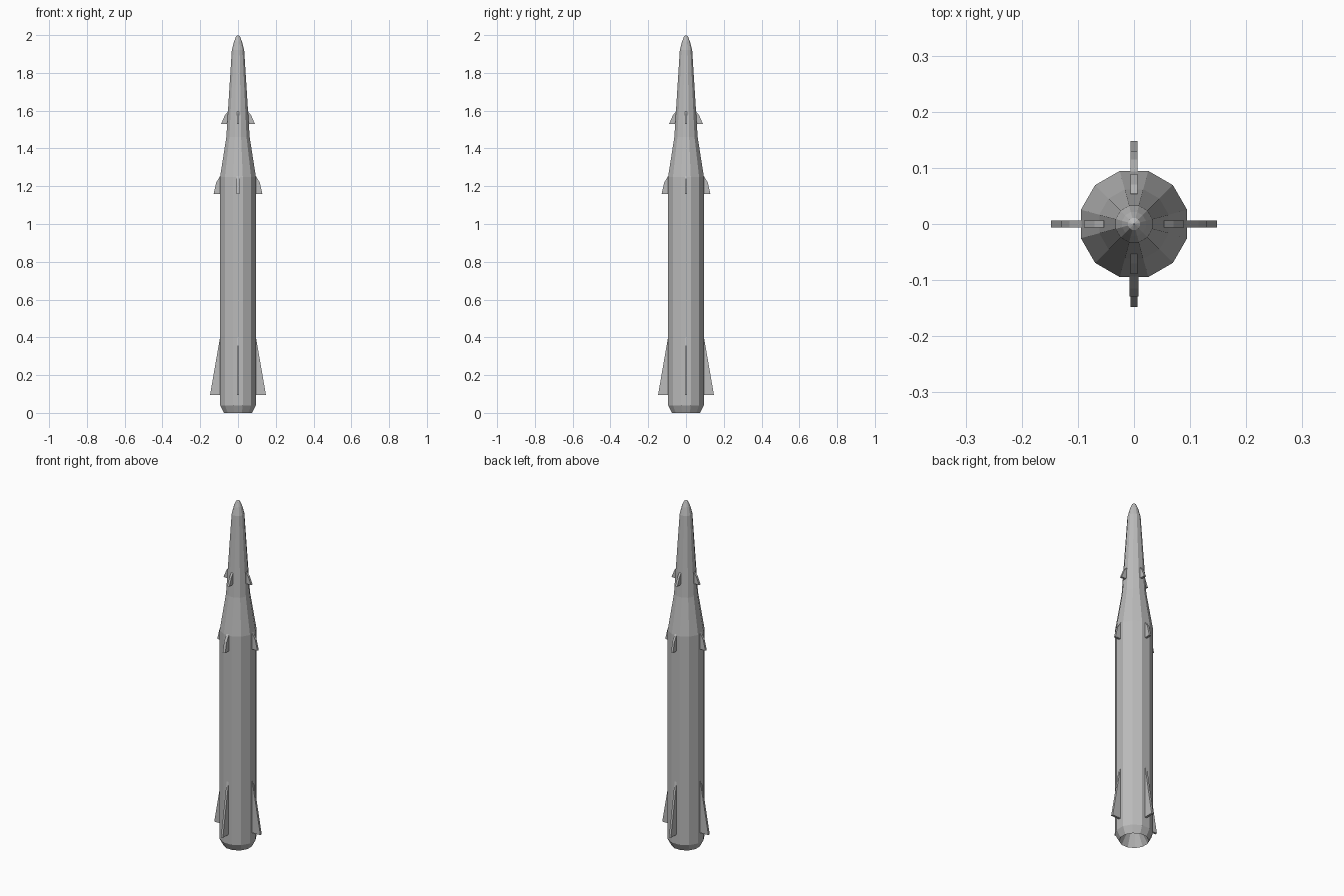
import bpy, bmesh, math
from mathutils import Matrix

cube = bpy.data.objects.get("Cube")
if cube:
    bpy.data.objects.remove(cube, do_unlink=True)

# One plain grey for the whole model
grey = bpy.data.materials.new("hull grey")
grey.use_nodes = True
colour = (0.5, 0.5, 0.5, 1)
grey.diffuse_color = colour
grey.node_tree.nodes["Principled BSDF"].inputs["Base Color"].default_value = colour

SIDES = 12


def add_object(name, bm):
    bmesh.ops.recalc_face_normals(bm, faces=bm.faces)
    mesh = bpy.data.meshes.new(name)
    bm.to_mesh(mesh)
    bm.free()
    mesh.materials.append(grey)
    obj = bpy.data.objects.new(name, mesh)
    bpy.context.collection.objects.link(obj)
    return obj


def lathe(name, profile):
    """Spin (radius, z) points into a faceted closed body with flats on the axes."""
    bm = bmesh.new()
    verts = [bm.verts.new((r, 0, z)) for r, z in profile]
    edges = [bm.edges.new(pair) for pair in zip(verts, verts[1:])]
    bmesh.ops.rotate(bm, verts=verts, matrix=Matrix.Rotation(math.pi / SIDES, 3, "Z"))
    bmesh.ops.spin(bm, geom=verts + edges, axis=(0, 0, 1), cent=(0, 0, 0),
                   angle=math.tau, steps=SIDES, use_merge=True)
    bmesh.ops.remove_doubles(bm, verts=bm.verts, dist=0.0005)
    return add_object(name, bm)


def fin(name, outline, thickness, angle):
    """Extrude a (radius, z) outline into a plate and turn it about the hull."""
    bm = bmesh.new()
    face = bm.faces.new([bm.verts.new((r, -thickness / 2, z)) for r, z in outline])
    grown = bmesh.ops.extrude_face_region(bm, geom=[face])["geom"]
    moved = [v for v in grown if isinstance(v, bmesh.types.BMVert)]
    bmesh.ops.translate(bm, verts=moved, vec=(0, thickness, 0))
    bmesh.ops.rotate(bm, verts=bm.verts, matrix=Matrix.Rotation(angle, 3, "Z"))
    return add_object(name, bm)


# Hull, from the hollow nozzle cone at the base up to the rounded tip
lathe("hull", [
    (0, 0.08), (0.035, 0.08), (0.077, 0), (0.098, 0.04),
    (0.098, 1.25), (0.064, 1.46), (0.034, 1.92),
    (0.022, 1.965), (0.011, 1.992), (0, 2.0),
])

# Three tiers of four fins
tiers = {
    "tail_fin": ([(0.085, 0.095), (0.148, 0.095), (0.095, 0.4), (0.085, 0.4)], 0.0125),
    "middle_fin": ([(0.085, 1.16), (0.129, 1.16), (0.115, 1.22),
                    (0.094, 1.255), (0.085, 1.255)], 0.0125),
    "upper_fin": ([(0.045, 1.53), (0.089, 1.53), (0.07, 1.575),
                   (0.054, 1.595), (0.045, 1.595)], 0.0125),
}
directions = ["left", "back", "right", "front"]
for tier, (outline, thickness) in tiers.items():
    for i, side in enumerate(directions):
        wide = tier == "middle_fin" and side == "front"
        fin(f"{side}_{tier}", outline, 0.016 if wide else thickness, i * math.pi / 2)
